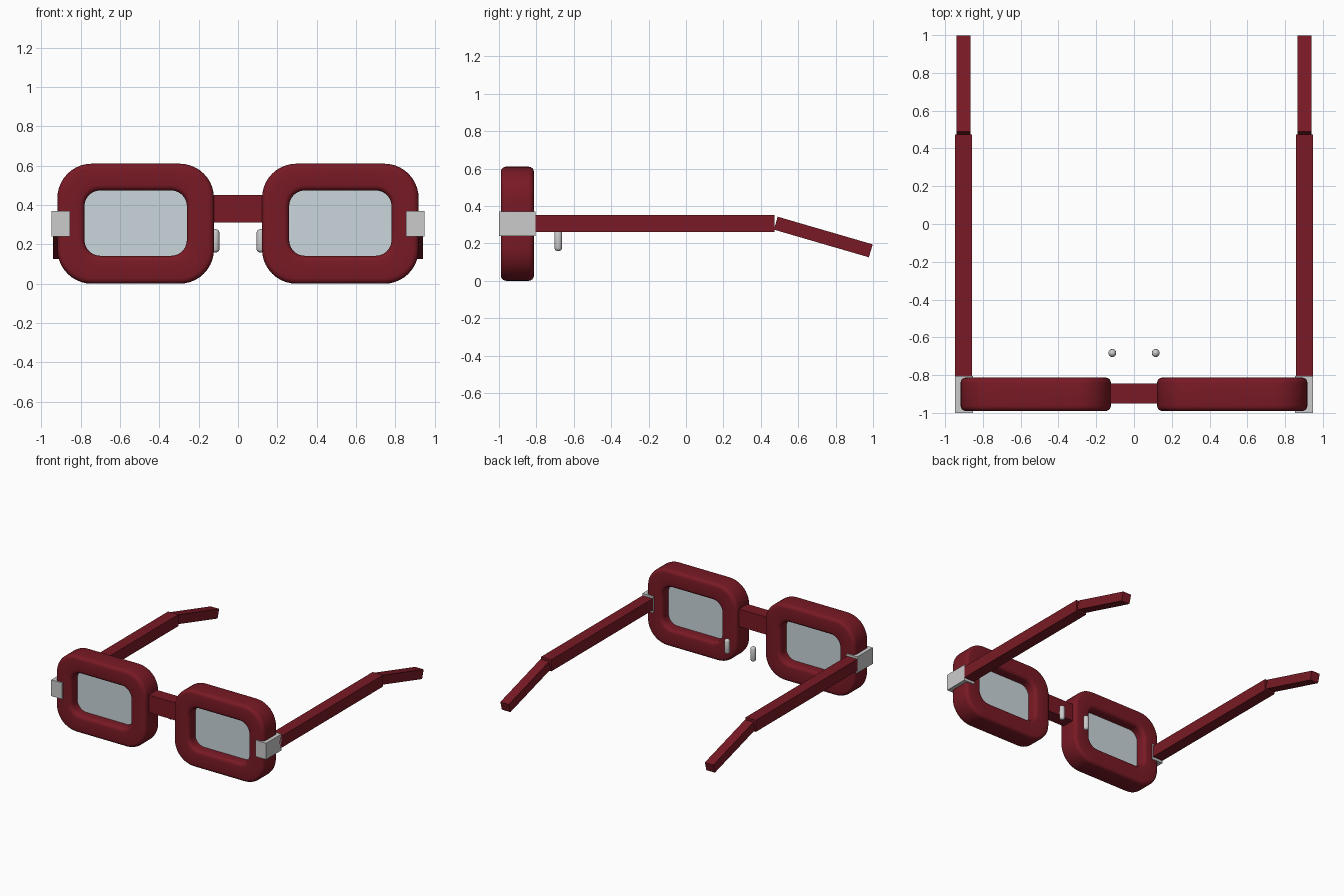
import bpy, bmesh
from math import pi, sin, cos, atan2, hypot

if "Cube" in bpy.data.objects:
    bpy.data.objects.remove(bpy.data.objects["Cube"])


def material(name, color):
    m = bpy.data.materials.new(name)
    m.diffuse_color = color
    m.use_nodes = True
    m.node_tree.nodes["Principled BSDF"].inputs["Base Color"].default_value = m.diffuse_color
    return m


red = material("red_acetate", (0.19, 0.010, 0.018, 1))
glass = material("lens_glass", (0.60, 0.68, 0.72, 0.5))


def finish(bm, name, mat=None, smooth=False):
    bmesh.ops.recalc_face_normals(bm, faces=bm.faces)
    mesh = bpy.data.meshes.new(name)
    bm.to_mesh(mesh)
    bm.free()
    ob = bpy.data.objects.new(name, mesh)
    bpy.context.collection.objects.link(ob)
    if mat:
        mesh.materials.append(mat)
    if smooth:
        bpy.ops.object.select_all(action='DESELECT')
        bpy.context.view_layer.objects.active = ob
        ob.select_set(True)
        bpy.ops.object.shade_smooth_by_angle(angle=0.6)
    return ob


def box(name, lo, hi, mat=None, tilt=0):
    bm = bmesh.new()
    bmesh.ops.create_cube(bm, size=1)
    bmesh.ops.scale(bm, vec=[b - a for a, b in zip(lo, hi)], verts=bm.verts)
    ob = finish(bm, name, mat)
    ob.location = [(a + b) / 2 for a, b in zip(lo, hi)]
    ob.rotation_euler.x = tilt
    return ob


def rounded_rect(cx, y, cz, w, h, r, seg=10):
    # w and h are half sizes
    pts = []
    for k, (sx, sz) in enumerate([(1, 1), (-1, 1), (-1, -1), (1, -1)]):
        for i in range(seg + 1):
            a = (k + i / seg) * pi / 2
            pts.append((cx + sx * (w - r) + r * cos(a), y, cz + sz * (h - r) + r * sin(a)))
    return pts


def loft(bm, rings, closed):
    rows = [[bm.verts.new(p) for p in ring] for ring in rings]
    pairs = list(zip(rows, rows[1:])) + ([(rows[-1], rows[0])] if closed else [])
    for a, b in pairs:
        for i in range(len(a)):
            j = (i + 1) % len(a)
            bm.faces.new((a[i], a[j], b[j], b[i]))
    return rows


Y0, Y1, B = -0.99, -0.813, 0.028     # rim front, back and edge rounding
arc = [i * pi / 8 for i in range(5)]


def rim(name, cx):
    rings = []
    outer = [(B - B * cos(a), Y1 - B + B * sin(a)) for a in arc]
    outer = [(d, Y0 + Y1 - y) for d, y in outer]            # outer front edge
    outer_back = [(d, Y0 + Y1 - y) for d, y in reversed(outer)]
    for d, y in outer_back + outer:
        rings.append(rounded_rect(cx, y, 0.305, 0.398 - d, 0.305 - d, 0.175 - d))
    for d, y in list(reversed(outer)) + list(reversed(outer_back)):
        rings.append(rounded_rect(cx, y, 0.308, 0.26 + d, 0.166 + d, 0.08 + d))
    bm = bmesh.new()
    loft(bm, rings, True)
    return finish(bm, name, red, True)


def lens(name, cx):
    bm = bmesh.new()
    rows = loft(bm, [rounded_rect(cx, y, 0.308, 0.268, 0.174, 0.085) for y in (-0.91, -0.893)], False)
    for row in rows:
        bm.faces.new(row)
    return finish(bm, name, glass)


def nose_pad(name, cx):
    # upright capsule
    bm = bmesh.new()
    bmesh.ops.create_uvsphere(bm, u_segments=20, v_segments=12, radius=0.021)
    for v in bm.verts:
        if abs(v.co.z) < 1e-5:
            continue
        v.co.z += 0.039 if v.co.z > 0 else -0.039
    ob = finish(bm, name, None, True)
    ob.location = (cx, -0.683, 0.218)
    return ob


# Ear tip runs down and back from the end of the temple
start, end = (0.48, 0.308), (0.988, 0.160)
dy, dz = end[0] - start[0], end[1] - start[1]
half, my, mz = hypot(dy, dz) / 2, (start[0] + end[0]) / 2, (start[1] + end[1]) / 2

for side, s in (("left", -1), ("right", 1)):
    rim(side + "_rim", s * 0.52)
    lens(side + "_lens", s * 0.52)
    nose_pad(side + "_nose_pad", s * 0.115)

    def side_box(part, x0, x1, y0, y1, z0, z1, mat=None, tilt=0):
        xs = sorted((s * x0, s * x1))
        box(f"{side}_{part}", (xs[0], y0, z0), (xs[1], y1, z1), mat, tilt)

    side_box("hinge", 0.853, 0.948, -1.0, -0.805, 0.24, 0.37)
    side_box("temple", 0.857, 0.948, -0.83, 0.473, 0.26, 0.352, red)
    side_box("ear_tip", 0.865, 0.94, my - half, my + half, mz - 0.036, mz + 0.036, red, atan2(dz, dy))

# Bridge between the rims
box("bridge", (-0.14, -0.95, 0.31), (0.14, -0.845, 0.45), red)
